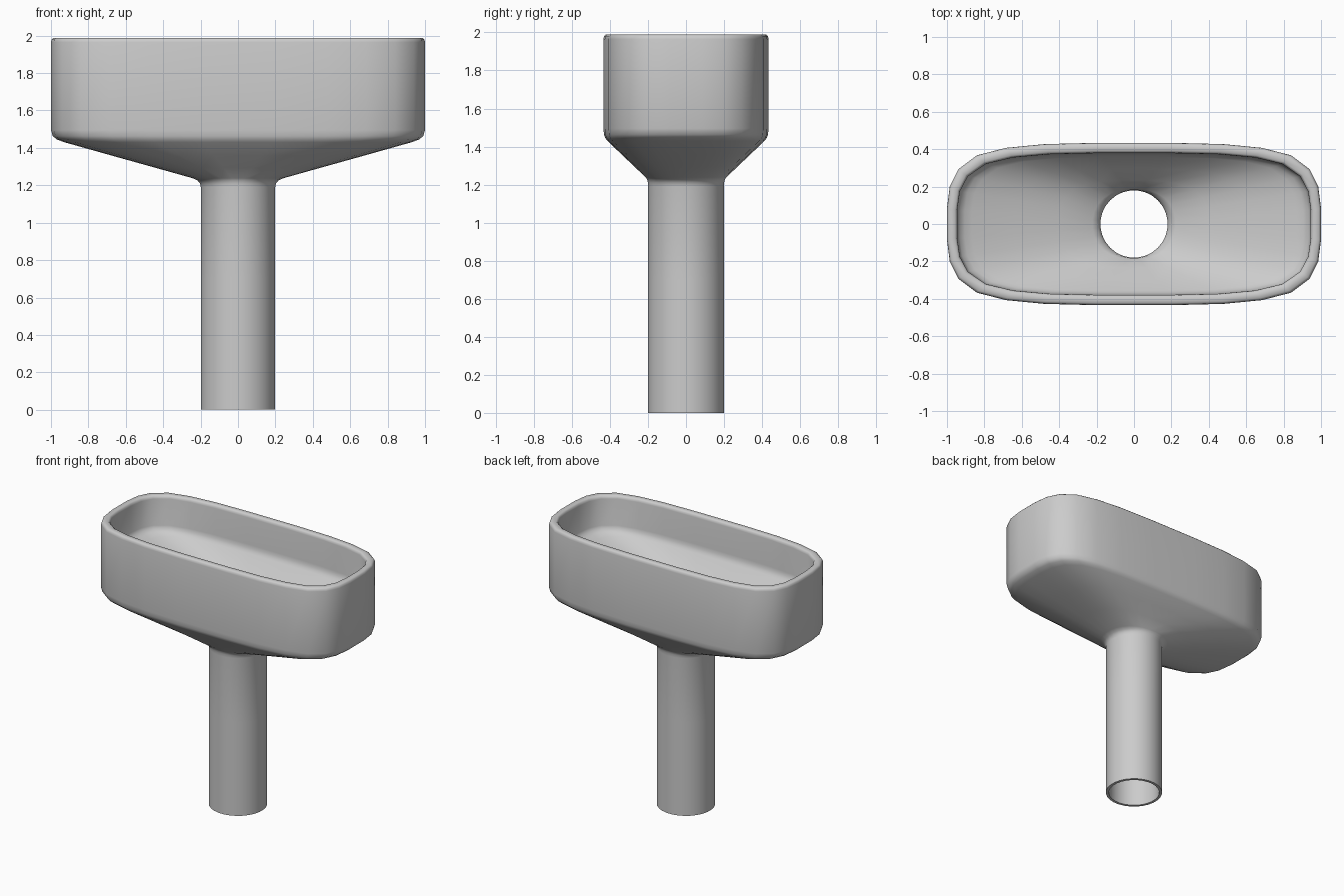
import bpy, bmesh, math

if "Cube" in bpy.data.objects:
    bpy.data.objects.remove(bpy.data.objects["Cube"])

# Quarter outline of the rounded-rectangle bowl (mirrored to 28 points)
QUARTER = [(1.0, .085), (.985, .20), (.94, .292), (.84, .367),
           (.685, .407), (.48, .427), (.2, .434)]
HX, HY, R = 1.0, .434, .2


def mirror_quarter(q):
    half = q + [(-x, y) for x, y in reversed(q)]
    return half + [(-x, -y) for x, y in half]


RECT = mirror_quarter(QUARTER)
N = len(RECT)
CIRCLE = [(math.cos((k + .5) * math.tau / N) * R, math.sin((k + .5) * math.tau / N) * R)
          for k in range(N)]


def ring(bm, t, inset, z):
    """Ring blended from spout circle (t=0) to bowl outline (t=1), inset by a wall."""
    hx, hy = R + (HX - R) * t, R + (HY - R) * t
    sx, sy = (hx - inset) / hx, (hy - inset) / hy
    return [bm.verts.new(((c[0] + (r[0] - c[0]) * t) * sx,
                          (c[1] + (r[1] - c[1]) * t) * sy, z))
            for c, r in zip(CIRCLE, RECT)]


# Profile of (blend, wall inset, height): up the outside, over the rim, down the inside.
# The inner floor sits well above the outer slope.
PROFILE = [
    (0, 0, 0), (0, 0, .7), (0, 0, 1.19), (.006, 0, 1.21), (.022, 0, 1.226), (.055, 0, 1.238),
    (.3, 0, 1.293), (.6, 0, 1.36), (.91, 0, 1.43), (.96, 0, 1.445), (.988, 0, 1.463), (1, 0, 1.495),
    (1, 0, 1.965), (1, .003, 1.979), (1, .012, 1.988),
    (1, .043, 1.988), (1, .052, 1.979), (1, .055, 1.965),
    (1, .056, 1.765), (.985, .056, 1.74), (.95, .055, 1.722), (.9, .053, 1.708),
    (.6, .045, 1.638), (.3, .035, 1.568), (.06, .025, 1.51), (.02, .022, 1.492),
    (0, .02, 1.46), (0, .02, .7), (0, .02, 0),
]

bm = bmesh.new()
rings = [ring(bm, *p) for p in PROFILE]
# Closed loop of rings, so the last one joins back at the spout's bottom edge
for a, b in zip(rings, rings[1:] + rings[:1]):
    for i in range(N):
        j = (i + 1) % N
        bm.faces.new((a[i], a[j], b[j], b[i]))
bmesh.ops.recalc_face_normals(bm, faces=bm.faces)

mesh = bpy.data.meshes.new("funnel")
bm.to_mesh(mesh)
bm.free()
funnel = bpy.data.objects.new("funnel", mesh)
bpy.context.collection.objects.link(funnel)
bpy.context.view_layer.objects.active = funnel
funnel.select_set(True)
bpy.ops.object.shade_smooth_by_angle(angle=math.radians(50))
